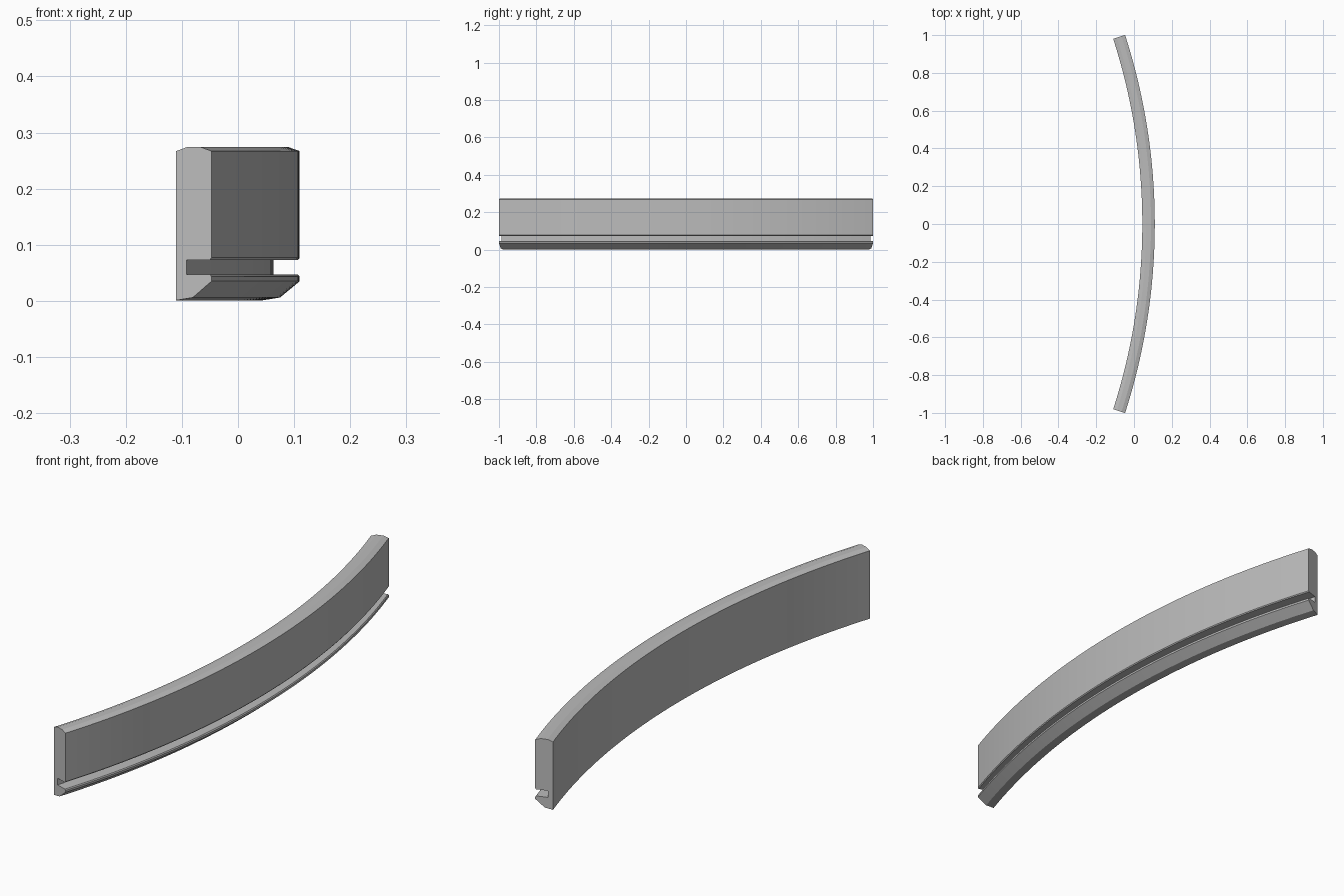
import bpy, bmesh, math

cube = bpy.data.objects.get("Cube")
if cube:
    bpy.data.objects.remove(cube)

# Arc dimensions: inner radius, arc centre and half angle of the sweep
INNER_R = 3.197
CENTRE_X = -3.153
HALF_ANGLE = 0.3117
STEPS = 48

# Cross-section (distance from the inner face, height)
profile = [
    (0.0, 0.001), (0.031, 0.006), (0.066, 0.035),      # sloped underside
    (0.066, 0.043), (0.063, 0.047),                    # lower lip
    (0.019, 0.047), (0.019, 0.073),                    # groove
    (0.063, 0.073), (0.066, 0.077),                    # upper lip
    (0.066, 0.267), (0.046, 0.274), (0.02, 0.274), (0.0, 0.267),  # bevelled top
]

grey = bpy.data.materials.new("plain_grey")
grey.use_nodes = True
colour = (0.5, 0.5, 0.5, 1)
grey.diffuse_color = colour
grey.node_tree.nodes["Principled BSDF"].inputs["Base Color"].default_value = colour


def sweep_arc(name, section):
    """Sweep a closed section along the arc and cap both ends."""
    bm = bmesh.new()
    rings = []
    for i in range(STEPS + 1):
        a = HALF_ANGLE * (2 * i / STEPS - 1)
        rings.append([bm.verts.new((CENTRE_X + (INNER_R + d) * math.cos(a),
                                    (INNER_R + d) * math.sin(a), z))
                      for d, z in section])
    n = len(section)
    for r0, r1 in zip(rings, rings[1:]):
        for j in range(n):
            k = (j + 1) % n
            bm.faces.new((r0[j], r0[k], r1[k], r1[j]))
    bm.faces.new(rings[0])
    bm.faces.new(rings[-1])
    bmesh.ops.recalc_face_normals(bm, faces=bm.faces)
    mesh = bpy.data.meshes.new(name)
    bm.to_mesh(mesh)
    bm.free()
    mesh.materials.append(grey)
    obj = bpy.data.objects.new(name, mesh)
    bpy.context.collection.objects.link(obj)
    return obj


# Curved rail with its outer groove
rail = sweep_arc("curved_grooved_rail", profile)
bpy.ops.object.select_all(action="DESELECT")
rail.select_set(True)
bpy.context.view_layer.objects.active = rail
bpy.ops.object.shade_smooth_by_angle(angle=math.radians(12))
